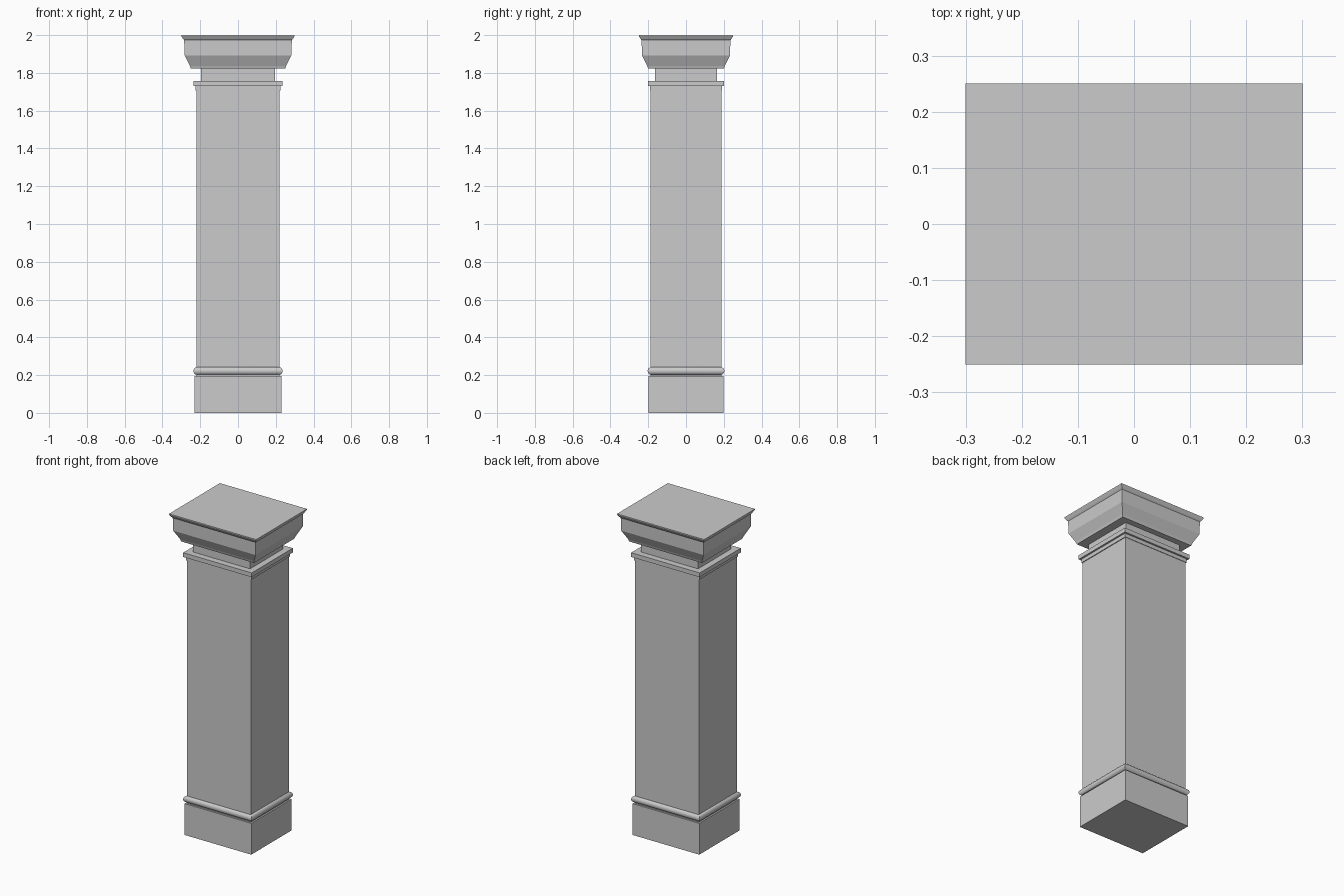
import bpy, bmesh, math

if "Cube" in bpy.data.objects:
    bpy.data.objects.remove(bpy.data.objects["Cube"], do_unlink=True)

stone = bpy.data.materials.new("grey_stone")
stone.use_nodes = True
colour = (0.6, 0.6, 0.6, 1)
stone.diffuse_color = colour
stone.node_tree.nodes["Principled BSDF"].inputs["Base Color"].default_value = colour


def moulding(name, profile, inset, smooth=False):
    """Sweep a (half width, height) profile round a rectangle, capped at both ends."""
    bm = bmesh.new()
    rings = []
    for x, z in profile:
        y = x - inset
        rings.append([bm.verts.new((sx * x, sy * y, z))
                      for sx, sy in ((-1, -1), (1, -1), (1, 1), (-1, 1))])
    for low, high in zip(rings, rings[1:]):
        for i in range(4):
            j = (i + 1) % 4
            bm.faces.new((low[i], low[j], high[j], high[i]))
    bm.faces.new(rings[0][::-1])
    bm.faces.new(rings[-1])
    bmesh.ops.recalc_face_normals(bm, faces=bm.faces)
    mesh = bpy.data.meshes.new(name)
    bm.to_mesh(mesh)
    bm.free()
    mesh.materials.append(stone)
    obj = bpy.data.objects.new(name, mesh)
    bpy.context.collection.objects.link(obj)
    if smooth:
        bpy.ops.object.select_all(action="DESELECT")
        obj.select_set(True)
        bpy.context.view_layer.objects.active = obj
        bpy.ops.object.shade_smooth_by_angle(angle=math.radians(35))
    return obj


# Plinth and plain shaft
moulding("plinth", [(0.23, 0), (0.23, 0.195)], 0.032)
moulding("shaft", [(0.22, 0.195), (0.22, 1.71)], 0.032)

# Rounded band above the plinth
r = 0.021
band = [(0.215 + r * math.cos(a), 0.222 + r * math.sin(a))
        for a in (math.pi * (i / 12 - 0.5) for i in range(13))]
moulding("base_band", band, 0.033, smooth=True)

# Stepped collar and recessed neck
moulding("collar_lower_step", [(0.225, 1.707), (0.225, 1.73)], 0.034)
moulding("collar_upper_step", [(0.236, 1.73), (0.236, 1.757)], 0.034)
moulding("neck", [(0.197, 1.757), (0.197, 1.825)], 0.034)

# Flared capital
moulding("capital", [(0.25, 1.822), (0.255, 1.837), (0.283, 1.893),
                     (0.285, 1.973), (0.291, 1.98), (0.3, 1.995), (0.3, 2.0)],
         0.05)
